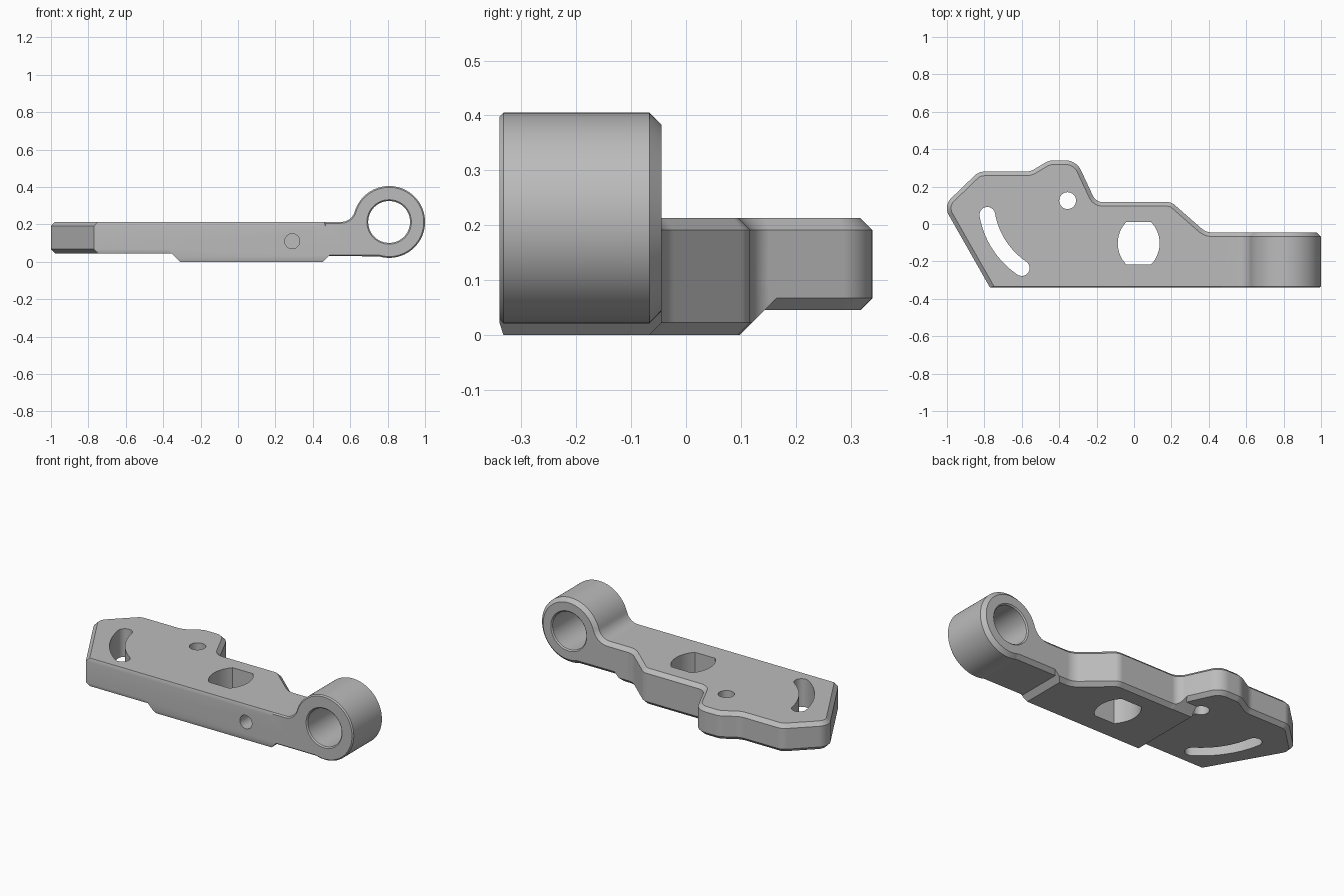
import bpy, bmesh
from math import sin, cos, radians, degrees, tan, atan2, sqrt
from mathutils import Vector

cube = bpy.data.objects.get("Cube")
if cube:
    bpy.data.objects.remove(cube, do_unlink=True)

steel = bpy.data.materials.new("steel grey")
steel.use_nodes = True
steel.diffuse_color = (0.5, 0.5, 0.5, 1)
shader = next(n for n in steel.node_tree.nodes if n.type == 'BSDF_PRINCIPLED')
shader.inputs["Base Color"].default_value = (0.5, 0.5, 0.5, 1)

TOP, BACK, FRONT = 0.213, -0.045, -0.34
CHAMFER, FINE = 0.022, 0.007


def arc(cx, cy, r, start, end, n):
    """Points on an arc, angles in degrees."""
    angles = [radians(start + (end - start) * i / n) for i in range(n + 1)]
    return [Vector((cx + r * cos(a), cy + r * sin(a))) for a in angles]


def rounded(corners, n=8):
    """Polygon from (x, y, radius) corners."""
    pts = []
    for i, (x, y, r) in enumerate(corners):
        p = Vector((x, y))
        if not r:
            pts.append(p)
            continue
        a = (Vector(corners[i - 1][:2]) - p).normalized()
        b = (Vector(corners[(i + 1) % len(corners)][:2]) - p).normalized()
        half = a.angle(b) / 2
        centre = p + (a + b).normalized() * (r / sin(half))
        u = (p + a * (r / tan(half))) - centre
        v = (p + b * (r / tan(half))) - centre
        for k in range(n + 1):
            t = k / n
            d = u.slerp(v, t) if hasattr(u, "slerp") else u.lerp(v, t)
            pts.append(centre + d.normalized() * r)
    return pts


def inset(pts, dist):
    """Offset a counter-clockwise polygon inward; dist(p, q) gives each edge's amount."""
    out = []
    for i, p in enumerate(pts):
        o, q = pts[i - 1], pts[(i + 1) % len(pts)]
        e, f = (p - o).normalized(), (q - p).normalized()
        n1, n2 = Vector((-e.y, e.x)), Vector((-f.y, f.x))
        d1, d2 = dist(o, p), dist(p, q)
        det = n1.x * n2.y - n1.y * n2.x
        if abs(det) < 1e-5:
            out.append(p + n1 * d1)
        else:
            out.append(p + Vector(((d1 * n2.y - d2 * n1.y) / det,
                                   (d2 * n1.x - d1 * n2.x) / det)))
    return out


def stack(name, layers, axis='Z'):
    """Solid through (polygon, level) layers along an axis."""
    bm = bmesh.new()
    place = {'Z': lambda p, h: (p.x, p.y, h),
             'Y': lambda p, h: (p.x, h, p.y),
             'X': lambda p, h: (h, p.x, p.y)}[axis]
    loops = [[bm.verts.new(place(Vector(p), h)) for p in pts] for pts, h in layers]
    for lo, hi in zip(loops, loops[1:]):
        for i in range(len(lo)):
            bm.faces.new((lo[i - 1], lo[i], hi[i], hi[i - 1]))
    bm.faces.new(loops[0])
    bm.faces.new(loops[-1])
    bmesh.ops.recalc_face_normals(bm, faces=bm.faces)
    mesh = bpy.data.meshes.new(name)
    bm.to_mesh(mesh)
    bm.free()
    mesh.materials.append(steel)
    ob = bpy.data.objects.new(name, mesh)
    bpy.context.scene.collection.objects.link(ob)
    return ob


def combine(ob, other, operation):
    """Apply a boolean and remove the second solid."""
    mod = ob.modifiers.new(operation.lower(), 'BOOLEAN')
    mod.operation, mod.object, mod.solver = operation, other, 'EXACT'
    deps = bpy.context.evaluated_depsgraph_get()
    deps.update()
    mesh = bpy.data.meshes.new_from_object(ob.evaluated_get(deps))
    ob.modifiers.clear()
    ob.data = mesh
    bpy.data.objects.remove(other, do_unlink=True)


# Plan outline of the plate
outline = rounded([
    (0.6, FRONT, 0), (0.6, BACK, 0), (0.385, BACK, 0.09), (0.2, 0.117, 0.06),
    (-0.204, 0.117, 0.06), (-0.308, 0.34, 0.09), (-0.455, 0.34, 0.09),
    (-0.555, 0.28, 0.09), (-0.83, 0.28, 0.07), (-1.019, 0.098, 0.073),
    (-0.77, FRONT, 0)])


def edge_chamfer(p, q):
    on_front = max(p.y, q.y) < FRONT + 0.001
    return FINE if on_front else CHAMFER


inner = inset(outline, edge_chamfer)


def chamfered_plate(name, bottom):
    return stack(name, [(inner, bottom), (outline, bottom + CHAMFER),
                        (outline, TOP - CHAMFER), (inner, TOP)])


plate = chamfered_plate("lever_arm", 0.045)

# Raised pad under the plate, with sloped ends
pad = chamfered_plate("pad", 0)
ends = [(-0.3, -0.01), (0.445, -0.01), (0.555, 0.1), (-0.41, 0.1)]
combine(pad, stack("pad_ends", [(ends, -0.5), (ends, 0.5)], 'Y'), 'INTERSECT')
rear = [(-0.5, -0.01), (0.088, -0.01), (0.198, 0.1), (-0.5, 0.1)]
combine(pad, stack("pad_rear", [(rear, -0.7), (rear, 0.7)], 'X'), 'INTERSECT')
combine(plate, pad, 'UNION')

# Pivot barrel with its filleted neck
CX, R, F = 0.808, 0.192, 0.077
reach = sqrt((R + F) ** 2 - F ** 2)
tangent = degrees(atan2(F, reach))
barrel = [Vector((0.46, 0.03))]
barrel += arc(CX, TOP, R, -107, 180 - tangent, 64)
barrel += arc(CX - reach, TOP + F, F, -tangent, -90, 12)[1:]
barrel.append(Vector((0.46, TOP)))
neck = stack("barrel", [
    (inset(barrel, lambda p, q: FINE), FRONT), (barrel, FRONT + FINE),
    (barrel, BACK - CHAMFER), (inset(barrel, lambda p, q: CHAMFER), BACK)], 'Y')
combine(plate, neck, 'UNION')


def hole(pts, low=-0.1, high=0.5, axis='Z'):
    combine(plate, stack("cutter", [(pts, low), (pts, high)], axis), 'DIFFERENCE')


# Barrel bore, eased at both mouths
bore = [arc(CX, TOP, r, 0, 354, 59) for r in (0.127, 0.112, 0.112, 0.127)]
levels = (FRONT - 0.008, FRONT + FINE, BACK - FINE, BACK + 0.008)
combine(plate, stack("bore", list(zip(bore, levels)), 'Y'), 'DIFFERENCE')

# Small pivot hole and the curved slot centred on it
PX, PY = -0.355, 0.125
hole(arc(PX, PY, 0.045, 0, 350, 35))
SWEEP, W, A, B = 0.436, 0.042, 190, 235.8
tips = [arc(PX, PY, SWEEP, a, a, 1)[0] for a in (A, B)]
slot = arc(PX, PY, SWEEP + W, A, B, 20)
slot += arc(*tips[1], W, B, B + 180, 12)[1:-1]
slot += arc(PX, PY, SWEEP - W, B, A, 20)
slot += arc(*tips[0], W, A + 180, A + 360, 12)[1:-1]
hole(slot)

# Double-flat hole
DX, DY, DR = 0.025, -0.103, 0.164
bow = 43.5
hole(arc(DX - 0.052, DY, DR, -bow, bow, 14)
     + arc(DX + 0.052, DY, DR, 180 - bow, 180 + bow, 14))

# Blind hole in the front face
hole(arc(0.29, 0.11, 0.04, 0, 350, 35), FRONT - 0.1, -0.14, 'Y')

# Smooth curves, crisp chamfers
bpy.ops.object.select_all(action='DESELECT')
plate.select_set(True)
bpy.context.view_layer.objects.active = plate
bpy.ops.object.shade_smooth_by_angle(angle=radians(25))
normals = plate.modifiers.new("flat_face_normals", 'WEIGHTED_NORMAL')
normals.keep_sharp = True
